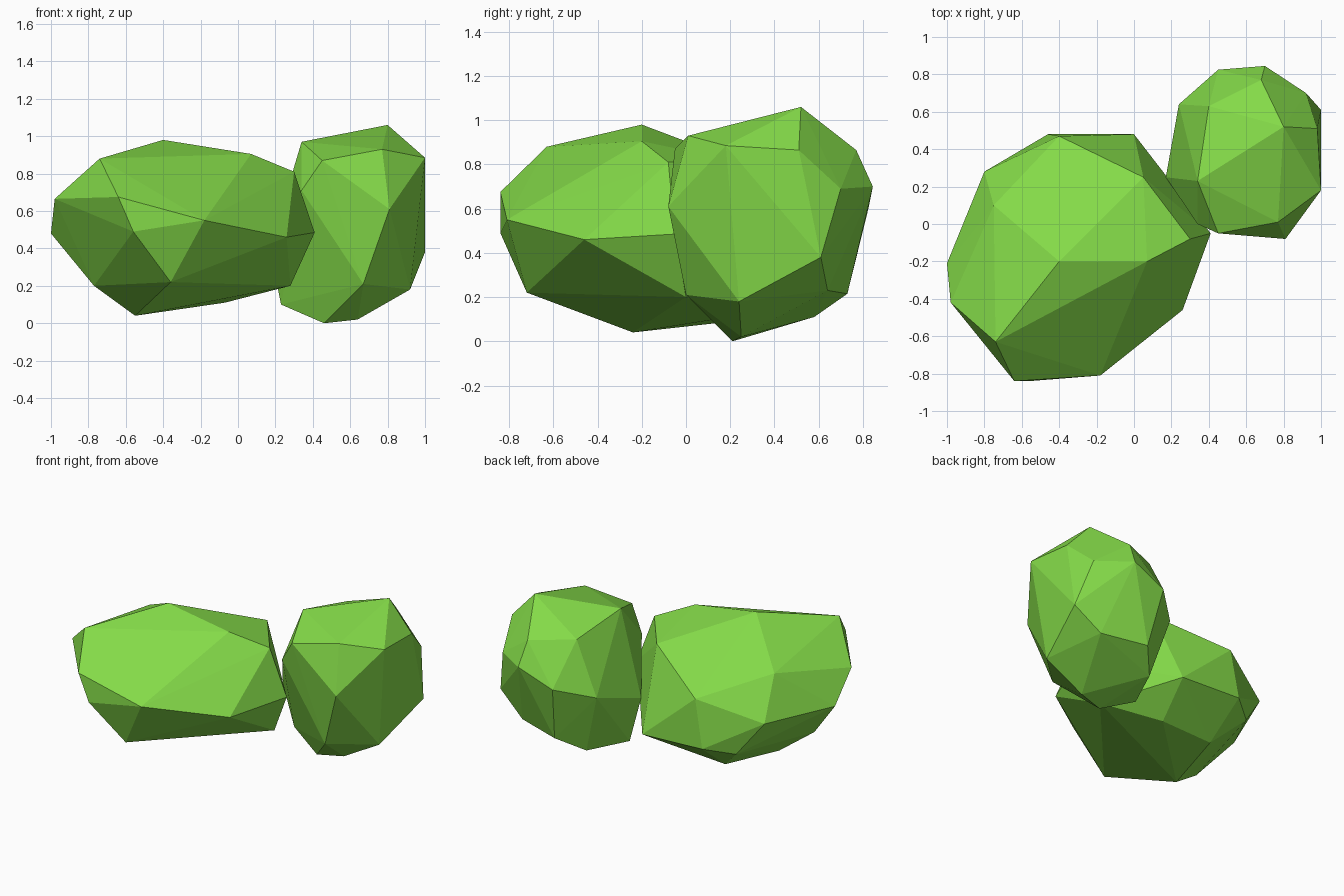
import bpy
import bmesh

default_cube = bpy.data.objects.get("Cube")
if default_cube:
    bpy.data.objects.remove(default_cube, do_unlink=True)


def make_material(name, colour):
    material = bpy.data.materials.new(name)
    material.use_nodes = True
    material.diffuse_color = colour
    material.node_tree.nodes["Principled BSDF"].inputs["Base Color"].default_value = colour
    return material


def make_clump(name, material, crown, waist, base):
    """Wrap a faceted skin around three loose rings of corner points."""
    mesh = bpy.data.meshes.new(name)
    shape = bmesh.new()
    for ring in (crown, waist, base):
        for corner in ring:
            shape.verts.new(corner)
    hull = bmesh.ops.convex_hull(shape, input=shape.verts)
    # Drop any corner that ended up inside the skin
    loose = [vert for vert in shape.verts if not vert.link_faces]
    bmesh.ops.delete(shape, geom=loose, context="VERTS")
    bmesh.ops.recalc_face_normals(shape, faces=shape.faces)
    for face in shape.faces:
        face.smooth = False
    shape.to_mesh(mesh)
    shape.free()
    mesh.materials.append(material)
    clump = bpy.data.objects.new(name, mesh)
    bpy.context.collection.objects.link(clump)
    return clump


leaf_green = make_material("leaf green", (.23, .7, .065, 1))

# Wide low clump at the front
make_clump(
    "large_leaf_clump", leaf_green,
    crown=[(-.74, -.63, .88), (-.4, -.2, .98), (.07, -.2, .905), (.3, -.08, .81),
           (.05, .25, .81), (-.75, .1, .76), (-.98, -.42, .665), (-.64, -.84, .675)],
    waist=[(-1, -.21, .48), (-.56, -.84, .49), (-.18, -.81, .55), (.26, -.46, .46),
           (.41, -.05, .485), (-.4, .47, .63), (-.8, .28, .49)],
    base=[(-.36, -.72, .22), (.28, 0, .2), (0, .48, .28), (-.46, .48, .3),
          (-.63, .35, .26), (-.77, -.31, .2), (-.55, -.24, .04), (-.07, .2, .11),
          (-.45, .21, .09)],
)

# Taller clump at the back corner
make_clump(
    "small_leaf_clump", leaf_green,
    crown=[(.8, .52, 1.06), (.77, .01, .93), (.45, -.05, .87), (.34, .23, .97),
           (.4, .63, .89), (.68, .77, .865), (.98, .51, .865), (1, .18, .885)],
    waist=[(.81, -.08, .61), (.34, 0, .71), (.17, .25, .4), (.24, .64, .53),
           (.45, .825, .6), (.7, .845, .7), (.92, .7, .69), (1, .61, .38)],
    base=[(.67, 0, .21), (.92, .24, .18), (.81, .64, .23), (.5, .73, .215),
          (.36, .58, .11), (.23, .29, .1), (.46, .21, 0), (.64, .25, .02)],
)
